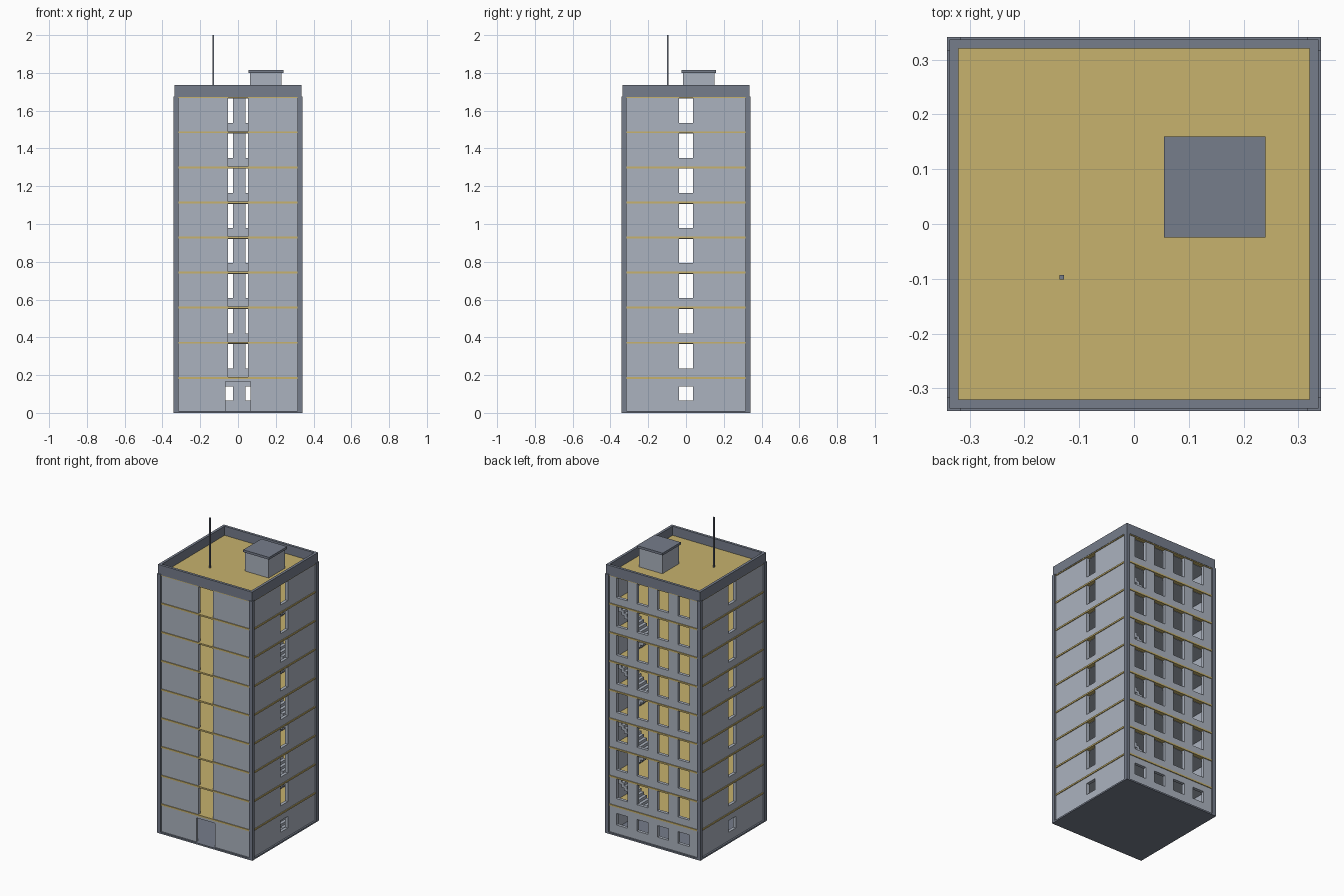
import bpy, bmesh
from math import pi
from mathutils import Matrix, Vector

cube = bpy.data.objects.get("Cube")
if cube:
    bpy.data.objects.remove(cube, do_unlink=True)


def material(name, rgb):
    m = bpy.data.materials.new(name)
    m.use_nodes = True
    m.diffuse_color = (*rgb, 1)
    m.node_tree.nodes["Principled BSDF"].inputs["Base Color"].default_value = (*rgb, 1)
    return m


CONCRETE = material("pale grey concrete", (0.41, 0.45, 0.52))
TRIM = material("slate grey trim", (0.18, 0.205, 0.26))
SLAB = material("ochre floor", (0.57, 0.445, 0.155))


def build(name, boxes, mat, turn=0):
    """One object made of (low corner, high corner) boxes, turned about z."""
    bm = bmesh.new()
    for lo, hi in boxes:
        lo, hi = Vector(lo), Vector(hi)
        size = hi - lo
        place = Matrix.Translation((lo + hi) / 2) @ Matrix.Diagonal((*size, 1))
        bmesh.ops.create_cube(bm, size=1, matrix=place)
    bmesh.ops.rotate(bm, verts=bm.verts, matrix=Matrix.Rotation(turn, 3, "Z"))
    mesh = bpy.data.meshes.new(name)
    bm.to_mesh(mesh)
    bm.free()
    mesh.materials.append(mat)
    ob = bpy.data.objects.new(name, mesh)
    bpy.context.collection.objects.link(ob)
    return ob


STOREYS = 9
STEP = 0.1857            # storey height
HALF = 0.005             # half slab thickness
BASE = 0.01
OUT, INN = 0.33, 0.31    # wall faces
EDGE = 0.335             # slab edge
POST = 0.341             # corner post face
ROOF = STOREYS * STEP + HALF


def storey_range(i):
    low = BASE if i == 0 else i * STEP + HALF
    return low, (i + 1) * STEP - HALF


def wall(name, half_width, centres, width, turn, door=False):
    """Wall of piers, sills and lintels around one row of openings per storey."""
    boxes = []

    def add(u0, u1, z0, z1):
        if u1 - u0 > 1e-4 and z1 - z0 > 1e-4:
            boxes.append(((u0, -OUT, z0), (u1, -INN, z1)))

    for i in range(STOREYS):
        z0, z1 = storey_range(i)
        w = width
        if door:
            sill, head = z0, z1
            if i == 0:
                w, head = 0.135, 0.165
        elif i == 0:
            sill, head = 0.065, 0.14
        else:
            sill, head = i * STEP + 0.05, z1
        u = -half_width
        for c in centres:
            add(u, c - w / 2, z0, z1)
            add(c - w / 2, c + w / 2, z0, sill)
            add(c - w / 2, c + w / 2, head, z1)
            u = c + w / 2
        add(u, half_width, z0, z1)
    build(name, boxes, CONCRETE, turn)


# Four outer walls
wall("front_wall", OUT, [0], 0.105, 0, door=True)
wall("left_wall", INN, [0], 0.075, pi / 2)
wall("back_wall", OUT, [-0.227, -0.08, 0.067, 0.214], 0.081, pi)
wall("right_wall", INN, [0], 0.075, -pi / 2)

# Ground plate, floor slabs and the ceilings beneath them
build("ground_plate", [((-POST, -POST, 0), (POST, POST, BASE))], TRIM)
levels = [i * STEP for i in range(1, STOREYS + 1)]
build("floor_slabs", [((-EDGE, -EDGE, z - HALF), (EDGE, EDGE, z + HALF)) for z in levels], SLAB)
build("ceilings", [((-INN, -INN, z - HALF - 0.002), (INN, INN, z - HALF)) for z in levels], CONCRETE)

# L-shaped corner posts
inner = 0.316
for k, corner in enumerate(("front_right", "front_left", "back_left", "back_right")):
    build(corner + "_post",
          [((-POST, -POST, BASE), (-inner, -OUT + 0.005, ROOF)),
           ((-POST, -OUT + 0.005, BASE), (-OUT + 0.005, -inner, ROOF))],
          TRIM, k * pi / 2)

# Roof parapet
rim, lip, top = 0.337, 0.32, 1.735
for k, side in enumerate(("front", "left", "back", "right")):
    build(side + "_parapet", [((-rim, -rim, ROOF - HALF), (lip, -lip, top))], TRIM, k * pi / 2)

# Rooftop stair house and mast
build("roof_house", [((0.063, -0.017, ROOF), (0.231, 0.151, 1.8))], CONCRETE)
build("roof_house_cap", [((0.055, -0.025, 1.8), (0.24, 0.16, 1.815))], TRIM)
build("mast", [((-0.136, -0.101, ROOF), (-0.128, -0.093, 2.0))], TRIM)

# Stair flights, alternating between two runs
TREADS = 10
run = 0.2 / TREADS
for i in range(STOREYS - 1):
    z0, z1 = storey_range(i)
    rise = (z1 - z0) / TREADS
    y = 0.2 if i % 2 else 0.06
    steps = []
    for s in range(TREADS):
        x = 0.1 + s * run if i % 2 else 0.3 - (s + 1) * run
        steps.append(((x, y, z0 + max(0, s - 1) * rise), (x + run, y + 0.09, z0 + (s + 0.9) * rise)))
    build("stair_flight_%d" % (i + 1), steps, CONCRETE)
